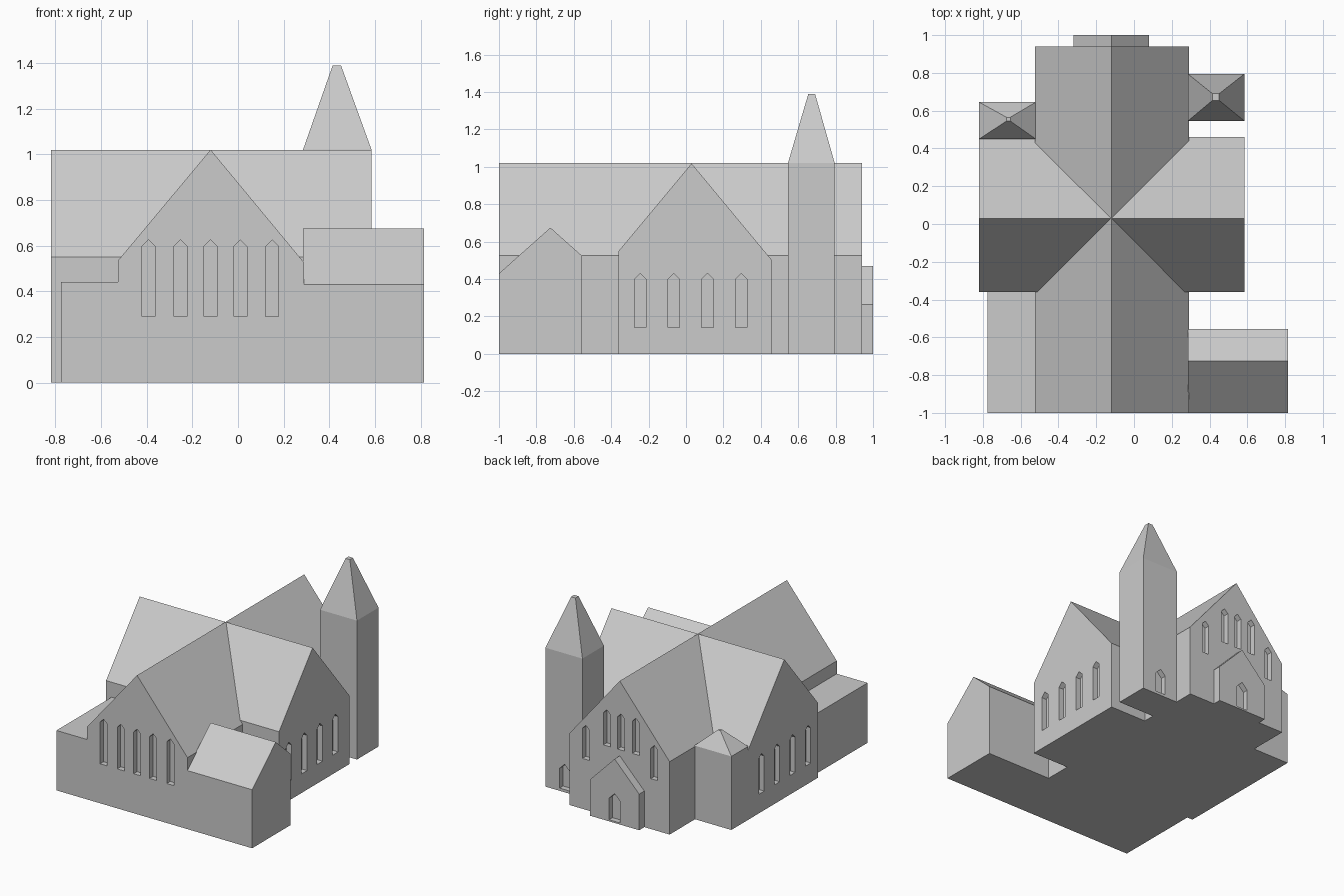
import bpy, bmesh

if "Cube" in bpy.data.objects:
    bpy.data.objects.remove(bpy.data.objects["Cube"])

stone = bpy.data.materials.new("grey stone")
stone.diffuse_color = (0.6, 0.6, 0.6, 1)
stone.use_nodes = True
stone.node_tree.nodes["Principled BSDF"].inputs["Base Color"].default_value = stone.diffuse_color


def place(axis, u, z, d):
    """Profile point (u, z) at depth d along the extrusion axis."""
    return (d, u, z) if axis == "x" else (u, d, z)


def add_prism(bm, profile, axis, a, b):
    ends = [[bm.verts.new(place(axis, u, z, d)) for u, z in profile] for d in (a, b)]
    bm.faces.new(ends[0])
    bm.faces.new(ends[1][::-1])
    n = len(profile)
    for i in range(n):
        j = (i + 1) % n
        bm.faces.new((ends[0][i], ends[1][i], ends[1][j], ends[0][j]))


def finish(bm, name):
    bmesh.ops.recalc_face_normals(bm, faces=bm.faces)
    mesh = bpy.data.meshes.new(name)
    bm.to_mesh(mesh)
    bm.free()
    mesh.materials.append(stone)
    obj = bpy.data.objects.new(name, mesh)
    bpy.context.collection.objects.link(obj)
    return obj


def prism(name, profile, axis, a, b):
    bm = bmesh.new()
    add_prism(bm, profile, axis, a, b)
    return finish(bm, name)


def gable(u0, u1, ridge, eave0, eave1, top):
    return [(u0, 0), (u1, 0), (u1, eave1), (ridge, top), (u0, eave0)]


def tower(name, x0, x1, y0, y1, eave, apex, top, tip):
    """Square shaft with a pyramid roof ending in a tiny flat tip."""
    bm = bmesh.new()
    ax, ay = apex
    rects = [(x0, x1, y0, y1, 0), (x0, x1, y0, y1, eave),
             (ax - tip, ax + tip, ay - tip, ay + tip, top)]
    rings = [[bm.verts.new(p) for p in ((a, c, z), (b, c, z), (b, d, z), (a, d, z))]
             for a, b, c, d, z in rects]
    bm.faces.new(rings[0][::-1])
    bm.faces.new(rings[-1])
    for lo, hi in zip(rings, rings[1:]):
        for i in range(4):
            j = (i + 1) % 4
            bm.faces.new((lo[i], lo[j], hi[j], hi[i]))
    return finish(bm, name)


def cut_openings(obj, axis, wall, inward, openings, depth=0.04):
    """Recess pointed openings (centre, width, bottom, top) into a wall."""
    bm = bmesh.new()
    for c, w, z0, z1 in openings:
        h = w / 2
        profile = [(c - h, z0), (c + h, z0), (c + h, z1 - h), (c, z1), (c - h, z1 - h)]
        add_prism(bm, profile, axis, wall - inward * 0.02, wall + inward * depth)
    cutter = finish(bm, "opening_cutter")
    cutter.hide_render = True
    mod = obj.modifiers.new("openings", "BOOLEAN")
    mod.operation = "DIFFERENCE"
    mod.solver = "EXACT"
    mod.object = cutter
    bpy.context.view_layer.objects.active = obj
    bpy.ops.object.modifier_apply(modifier=mod.name)
    bpy.data.objects.remove(cutter)


# Nave with front and back windows
nave = prism("nave", gable(-0.525, 0.29, -0.12, 0.535, 0.525, 1.02), "y", -1.0, 0.94)
cut_openings(nave, "y", -1.0, 1,
             [(x, 0.057, 0.29, 0.625) for x in (-0.392, -0.252, -0.12, 0.01, 0.15)])
cut_openings(nave, "y", 0.94, -1,
             [(x, 0.057, 0.37, 0.62) for x in (-0.40, 0.155)] +
             [(x, 0.057, 0.515, 0.78) for x in (-0.25, -0.13, -0.015)])

# Transept crossing the nave, windows at both ends
transept = prism("transept", gable(-0.36, 0.46, 0.03, 0.55, 0.50, 1.018), "x", -0.82, 0.585)
for wall, inward in ((-0.82, 1), (0.585, -1)):
    cut_openings(transept, "x", wall, inward,
                 [(y, 0.063, 0.14, 0.43) for y in (-0.245, -0.065, 0.115, 0.295)])

# Side buildings at the front
prism("flat_side_aisle", [(-0.775, 0), (-0.5, 0), (-0.5, 0.44), (-0.775, 0.44)], "y", -1.0, -0.34)
prism("gabled_side_hall", gable(-1.0, -0.557, -0.725, 0.43, 0.525, 0.675), "x", 0.285, 0.815)

# Back porch with door
porch = prism("back_porch", gable(-0.32, 0.08, -0.12, 0.265, 0.265, 0.47), "y", 0.92, 1.0)
cut_openings(porch, "y", 1.0, -1, [(-0.12, 0.09, 0.012, 0.215)])

# Bell tower with spire and door, and the low corner tower
bell = tower("bell_tower", 0.285, 0.585, 0.545, 0.795, 1.02, (0.433, 0.672), 1.39, 0.018)
cut_openings(bell, "y", 0.795, -1, [(0.43, 0.08, 0.02, 0.205)])
tower("corner_tower", -0.82, -0.52, 0.45, 0.645, 0.54, (-0.665, 0.555), 0.66, 0.01)
